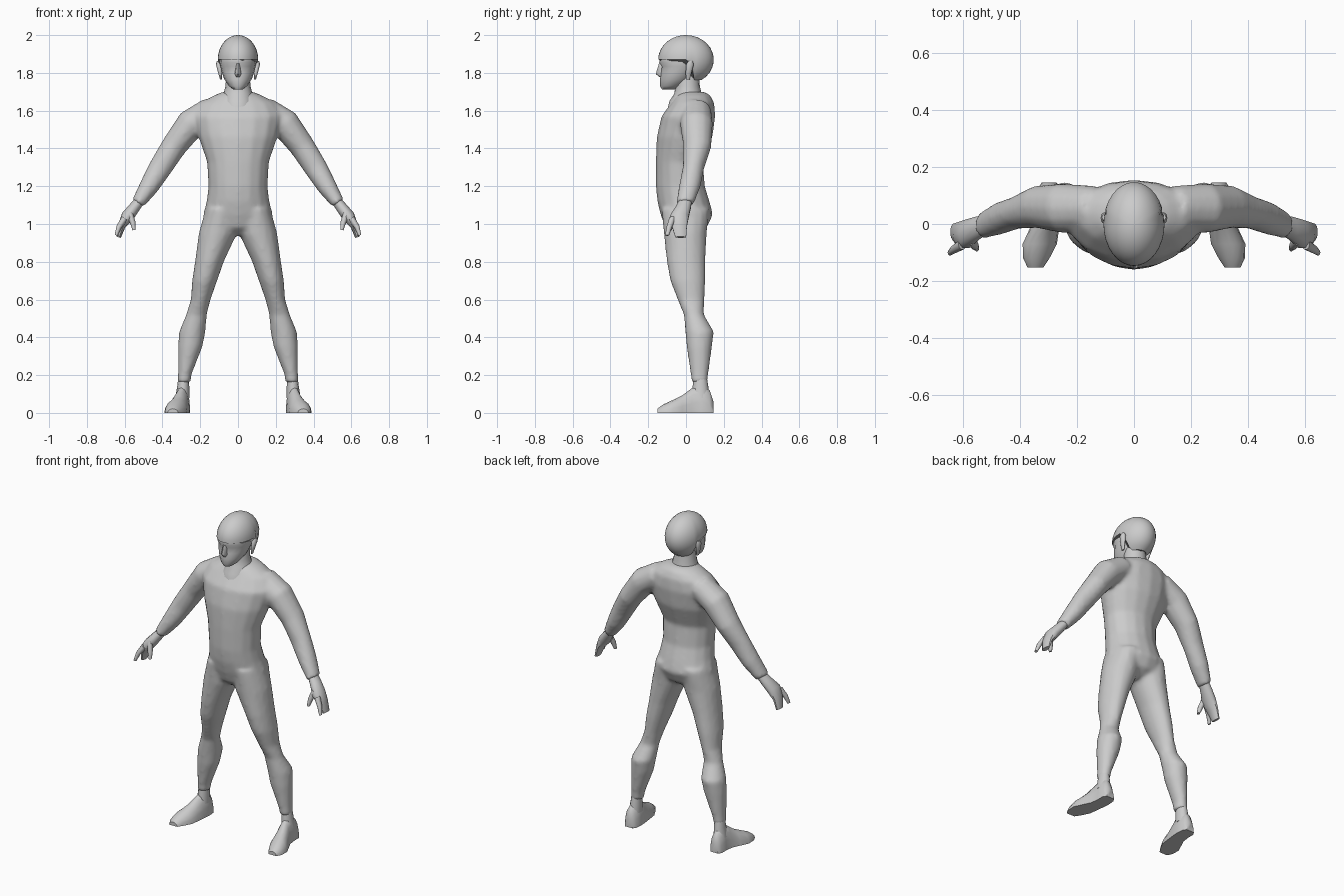
import bpy, bmesh, math
from mathutils import Vector

cube = bpy.data.objects.get("Cube")
if cube:
    bpy.data.objects.remove(cube)

grey = bpy.data.materials.new("plain grey")
grey.use_nodes = True
grey.diffuse_color = (0.6, 0.6, 0.6, 1)
grey.node_tree.nodes["Principled BSDF"].inputs["Base Color"].default_value = (0.6, 0.6, 0.6, 1)

TAU = 2 * math.pi


def oval(center, u, v, sides):
    """Ring of points round a centre, spanned by two half-axis vectors."""
    return [center + u * math.cos(TAU * i / sides) + v * math.sin(TAU * i / sides)
            for i in range(sides)]


def loft(bm, rings):
    """Closed skin through a list of rings."""
    rows = [[bm.verts.new(p) for p in ring] for ring in rings]
    n = len(rows[0])
    for a, b in zip(rows, rows[1:]):
        for i in range(n):
            j = (i + 1) % n
            bm.faces.new((a[i], a[j], b[j], b[i]))
    bm.faces.new(rows[0][::-1])
    bm.faces.new(rows[-1])


def level_rings(rows, side=1, sides=16):
    """Horizontal rings from (z, x_min, x_max, y_front, y_back)."""
    return [oval(Vector((side * (a + b) / 2, (f + k) / 2, z)),
                 Vector(((b - a) / 2, 0, 0)), Vector((0, (k - f) / 2, 0)), sides)
            for z, a, b, f, k in rows]


def centred(rows, sides=16):
    """Horizontal rings from (z, half_width, y_front, y_back)."""
    return level_rings([(z, -w, w, f, k) for z, w, f, k in rows], 1, sides)


def limb_rings(rows, side=1, sides=12):
    """Rings square to a path, from (x, y, z, half_thickness, half_depth)."""
    pts = [Vector((side * r[0], r[1], r[2])) for r in rows]
    rings = []
    for i, r in enumerate(rows):
        d = pts[min(i + 1, len(pts) - 1)] - pts[max(i - 1, 0)]
        u = Vector((-d.z, 0, d.x)).normalized()
        rings.append(oval(pts[i], u * r[3], Vector((0, r[4], 0)), sides))
    return rings


def finish(name, bm, angle=50):
    bmesh.ops.recalc_face_normals(bm, faces=bm.faces)
    mesh = bpy.data.meshes.new(name)
    bm.to_mesh(mesh)
    bm.free()
    mesh.materials.append(grey)
    ob = bpy.data.objects.new(name, mesh)
    bpy.context.scene.collection.objects.link(ob)
    bpy.ops.object.select_all(action="DESELECT")
    ob.select_set(True)
    bpy.context.view_layer.objects.active = ob
    bpy.ops.object.shade_smooth_by_angle(angle=math.radians(angle))
    return ob


# Body suit: torso, legs and arms fused into one skin
torso = [(1.70, .08, -.03, .10), (1.68, .13, -.055, .13), (1.64, .20, -.08, .15),
         (1.57, .235, -.13, .155), (1.46, .21, -.155, .14), (1.33, .165, -.16, .09),
         (1.20, .157, -.16, .10), (1.12, .167, -.152, .125), (1.05, .185, -.135, .143),
         (.98, .15, -.11, .11), (.94, .06, -.06, .05)]
leg = [(1.08, .01, .172, -.13, .125), (.95, .005, .208, -.118, .11),
       (.80, .075, .228, -.102, .103), (.70, .11, .243, -.084, .103),
       (.60, .145, .25, -.045, .098), (.52, .165, .275, -.012, .095),
       (.43, .172, .312, -.004, .148), (.35, .188, .318, .003, .138),
       (.20, .247, .318, .025, .118), (.16, .25, .322, .028, .115)]
arm = [(.14, .055, 1.60, .075, .08), (.25, .055, 1.53, .08, .088),
       (.34, .06, 1.41, .068, .075), (.41, .04, 1.30, .063, .058),
       (.47, .02, 1.20, .053, .058), (.53, -.005, 1.11, .036, .048)]
bm = bmesh.new()
loft(bm, centred(torso))
for side in (1, -1):
    loft(bm, level_rings(leg, side))
    loft(bm, limb_rings(arm, side))
suit = finish("body_suit", bm, 180)
fuse = suit.modifiers.new("fuse", "REMESH")
fuse.mode = "VOXEL"
fuse.voxel_size = 0.012
fuse.use_smooth_shade = True
relax = suit.modifiers.new("relax", "SMOOTH")
relax.factor = 0.5
relax.iterations = 6

# Hands, feet and ears for both sides
palm = [(.515, 0, 1.13, .026, .034), (.55, -.015, 1.085, .03, .042),
        (.585, -.035, 1.04, .034, .052), (.615, -.035, .99, .02, .042),
        (.632, -.028, .93, .012, .03)]
pointer = [(.60, -.07, 1.03, .018, .02), (.63, -.088, .985, .014, .015),
           (.645, -.10, .94, .008, .011)]
thumb = [(.575, -.055, 1.06, .018, .02), (.558, -.075, 1.01, .015, .016),
         (.55, -.085, .968, .008, .011)]
# Foot stations: y, centre x, half width, height
foot = [(.145, .297, .026, .06), (.125, .297, .04, .12), (.08, .295, .042, .155),
        (.03, .30, .043, .13), (-.02, .315, .052, .092), (-.07, .33, .06, .068),
        (-.12, .342, .046, .045), (-.152, .345, .028, .022)]
ankle = [(.22, .262, .312, .045, .105), (.14, .258, .322, .035, .118),
         (.08, .258, .332, .03, .125)]
for side, label in ((1, "left"), (-1, "right")):
    bm = bmesh.new()
    for digit in (palm, pointer, thumb):
        loft(bm, limb_rings(digit, side, 10))
    finish(label + "_hand", bm)

    bm = bmesh.new()
    rings = []
    for y, x, w, h in foot:
        ring = oval(Vector((side * x, y, 0)), Vector((w, 0, 0)), Vector((0, 0, h)), 16)
        for p in ring:
            p.z = max(p.z, 0)
        rings.append(ring)
    loft(bm, rings)
    loft(bm, level_rings(ankle, side, 12))
    finish(label + "_foot", bm)

    bm = bmesh.new()
    ear = [(1.765, .085, .095, .0, .02), (1.80, .085, .105, -.003, .03),
           (1.845, .085, .117, .0, .042), (1.862, .09, .112, .012, .036)]
    loft(bm, level_rings(ear, side, 10))
    finish(label + "_ear", bm)

# Neck
bm = bmesh.new()
loft(bm, centred([(1.60, .085, -.10, .08), (1.65, .088, -.088, .09),
                  (1.69, .076, -.062, .083), (1.73, .066, -.056, .073),
                  (1.80, .062, -.05, .07)]))
finish("neck", bm)

# Face with brow, sockets, nose and chin
bm = bmesh.new()
loft(bm, centred([(1.713, .026, -.128, -.06), (1.73, .048, -.137, -.02),
                  (1.765, .072, -.137, .03), (1.80, .085, -.135, .06),
                  (1.835, .093, -.13, .085), (1.855, .097, -.142, .10),
                  (1.88, .096, -.137, .11), (1.93, .08, -.11, .10)]))
loft(bm, centred([(1.85, .009, -.143, -.10), (1.795, .018, -.16, -.10),
                  (1.778, .013, -.142, -.10)], 8))
finish("face", bm)

# Close-fitting cap: high brim at the front, low at the nape
bm = bmesh.new()
rings = []
for step in range(1, 13):
    ring = []
    for i in range(32):
        a = TAU * i / 32
        t = min(max((math.sin(a) - 0.1) / 0.4, 0), 1)
        sweep = math.radians(90 + 56 * t * t * (3 - 2 * t)) * step / 12
        ring.append(Vector((.107 * math.cos(a) * math.sin(sweep),
                            .147 * math.sin(a) * math.sin(sweep),
                            1.87 + .13 * math.cos(sweep))))
    rings.append(ring)
rings.insert(0, [Vector((p.x * .05, p.y * .05, 2.0)) for p in rings[0]])
loft(bm, rings)
finish("cap", bm)
